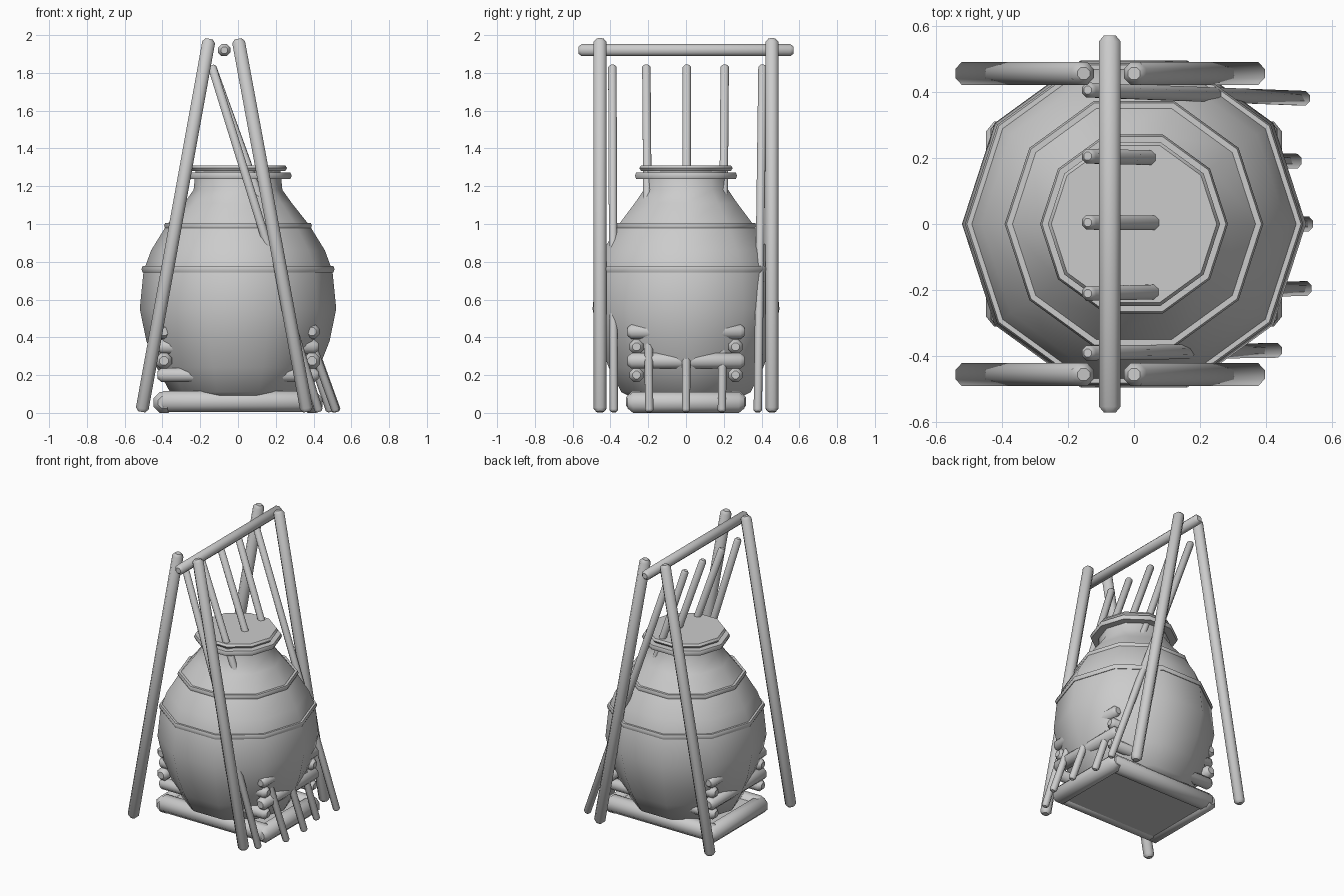
import bpy, bmesh, math
from mathutils import Vector

if "Cube" in bpy.data.objects:
    bpy.data.objects.remove(bpy.data.objects["Cube"])


def finish(bm, name, angle=42):
    bmesh.ops.recalc_face_normals(bm, faces=bm.faces[:])
    for f in bm.faces:
        f.smooth = True
    for e in bm.edges:
        e.smooth = e.calc_face_angle(0) < math.radians(angle)
    me = bpy.data.meshes.new(name)
    bm.to_mesh(me)
    bm.free()
    ob = bpy.data.objects.new(name, me)
    bpy.context.collection.objects.link(ob)
    return ob


def skin(bm, rings, closed=False):
    n = len(rings[0])
    pairs = list(zip(rings, rings[1:]))
    if closed:
        pairs.append((rings[-1], rings[0]))
    else:
        bm.faces.new(rings[0])
        bm.faces.new(rings[-1])
    for a, b in pairs:
        for i in range(n):
            j = (i + 1) % n
            bm.faces.new((a[i], a[j], b[j], b[i]))


def lathe(name, profile, n=10, closed=False):
    """Ten-sided turned part from (radius, z) points."""
    bm = bmesh.new()
    rings = [[bm.verts.new((r * math.cos(math.tau * i / n),
                            r * math.sin(math.tau * i / n), z))
              for i in range(n)] for r, z in profile]
    skin(bm, rings, closed)
    return finish(bm, name)


def pole(name, a, b, r, n=8):
    """Round stick with blunt bevelled ends."""
    a, b = Vector(a), Vector(b)
    d = (b - a).normalized()
    side = d.cross(Vector((0, 0, 1)) if abs(d.z) < 0.7 else Vector((0, 1, 0))).normalized()
    up = d.cross(side)
    bm = bmesh.new()
    rings = []
    for c, k in ((a, .55), (a + d * r * .5, 1), (b - d * r * .5, 1), (b, .55)):
        rings.append([bm.verts.new(c + (side * math.cos(t) + up * math.sin(t)) * r * k)
                      for t in [math.tau * (i + .5) / n for i in range(n)]])
    skin(bm, rings)
    return finish(bm, name, 50)


# Pot body with flat lid
lathe("pot_body", [(.30, .09), (.36, .12), (.43, .25), (.485, .39), (.52, .56),
                   (.50, .76), (.46, .87), (.38, 1.0), (.285, 1.12),
                   (.235, 1.19), (.225, 1.29), (.25, 1.29), (.26, 1.305),
                   (.25, 1.32)])

# Bands around the pot
for name, r, z in (("belly_band", .495, .77), ("shoulder_band", .375, 1.0),
                   ("neck_band", .268, 1.265)):
    h = .016
    lathe(name, [(r - .05, z - h), (r + .01, z - h), (r + .016, z),
                 (r + .01, z + h), (r - .05, z + h)], closed=True)

# A-frame poles at both ends, with the cross bar
for s, end in ((-1, "front"), (1, "back")):
    y = .455 * s
    pole(end + "_left_pole", (-.51, y, .015), (-.152, y, 1.99), .037)
    pole(end + "_right_pole", (.365, y, .015), (0, y, 1.99), .037)
pole("cross_bar", (-.073, -.57, 1.93), (-.073, .57, 1.93), .035)

# Leaning sticks along the right side
for i, (yt, yb, xb) in enumerate([(-.39, -.382, .43), (-.21, -.195, .52), (.005, 0, .525),
                                  (.205, .19, .49), (.405, .38, .515)]):
    pole(f"leaning_stick_{i + 1}", (-.14, yt, 1.85), (xb, yb, .015), .024)

# Stacked log crib under the pot
for s in (-1, 1):
    for i, (z, r) in enumerate(((.07, .06), (.21, .04), (.36, .04))):
        y = .262 * s
        pole(f"cross_log_{i + 1}", (-.425, y, z), (.425, y, z), r)
    for i, (z, r) in enumerate(((.065, .06), (.285, .045), (.44, .042))):
        x = .392 * s
        pole(f"side_log_{i + 1}", (x, -.31, z), (x, .31, z), r)

# Floor plate inside the crib
bm = bmesh.new()
bmesh.ops.create_cube(bm, size=1)
for v in bm.verts:
    v.co = (v.co.x * .78, v.co.y * .53, v.co.z * .08 + .06)
finish(bm, "crib_floor")

# Rest everything exactly on the ground
bpy.context.view_layer.update()
low = min((v.co.z for o in bpy.data.objects for v in o.data.vertices))
for o in bpy.data.objects:
    o.location.z = -low
